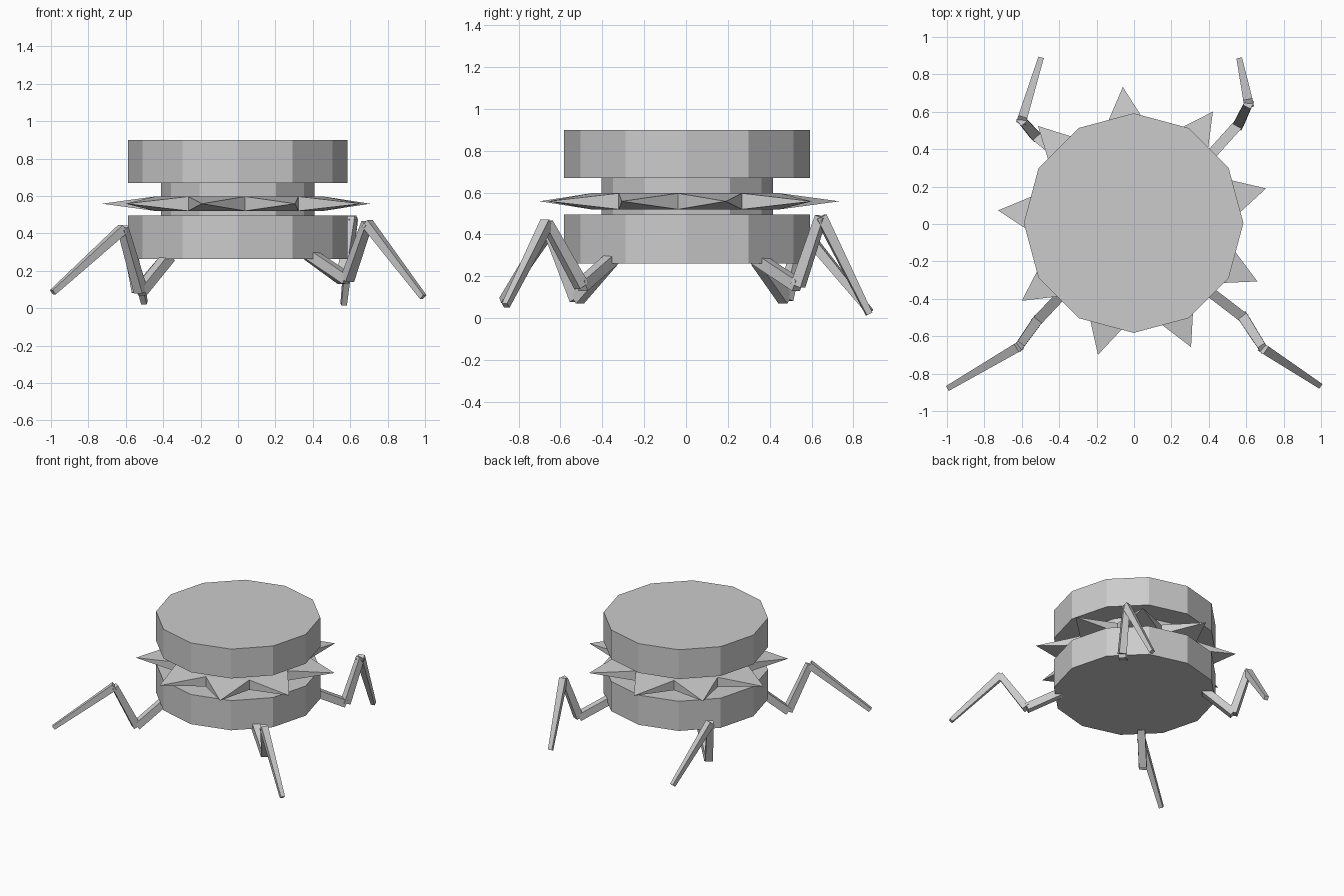
import bpy, math
from mathutils import Vector

if "Cube" in bpy.data.objects:
    bpy.data.objects.remove(bpy.data.objects["Cube"])


def make(name, verts, faces):
    me = bpy.data.meshes.new(name)
    me.from_pydata([tuple(v) for v in verts], [], faces)
    ob = bpy.data.objects.new(name, me)
    bpy.context.collection.objects.link(ob)
    return ob


def drum(name, r, z0, z1, n=12):
    # a corner points along +y
    bpy.ops.mesh.primitive_cylinder_add(vertices=n, radius=r, depth=z1 - z0,
                                        location=(-0.002, 0.005, (z0 + z1) / 2))
    bpy.context.object.name = name


# two wide drums joined by a narrower core
drum("lower_drum", 0.587, 0.262, 0.495)
drum("upper_drum", 0.587, 0.67, 0.90)
drum("core", 0.41, 0.495, 0.67)


# nine-pointed spiked ring: thick at the valleys, sharp at the tips
def spiked_ring(n=9, tip_r=0.73, valley_r=0.46, z0=0.52, z1=0.597, start=94.7):
    def ring(r, z, offset):
        return [Vector((r * math.cos(a), r * math.sin(a) + 0.005, z)) for a in
                (math.radians(start + (i + offset) * 360 / n) for i in range(n))]
    verts = ring(tip_r, (z0 + z1) / 2, 0) + ring(valley_r, z1, 0.5) + ring(valley_r, z0, 0.5)
    faces = [list(range(n, 2 * n)), list(range(3 * n - 1, 2 * n - 1, -1))]
    for i in range(n):
        p = (i - 1) % n
        faces += [(i, n + i, n + p), (i, 2 * n + p, 2 * n + i),
                  (i, n + p, 2 * n + p), (i, 2 * n + i, n + i)]
    make("spiked_ring", verts, faces)


spiked_ring()


# square-section leg made of three tapered segments
def leg(name, points, widths):
    verts, faces = [], []
    for (a, b), (wa, wb) in zip(zip(points, points[1:]), widths):
        a, b = Vector(a), Vector(b)
        d = (b - a).normalized()
        side = d.cross(Vector((0, 0, 1))).normalized()
        up = side.cross(d)
        k = len(verts)
        for p, w in ((a, wa), (b, wb)):
            h = w / 2
            verts += [p + side * (sx * h) + up * (sy * h)
                      for sx, sy in ((-1, -1), (1, -1), (1, 1), (-1, 1))]
        faces += [(k + 3, k + 2, k + 1, k), (k + 4, k + 5, k + 6, k + 7)]
        faces += [(k + i, k + (i + 1) % 4, k + 4 + (i + 1) % 4, k + 4 + i) for i in range(4)]
    make(name, verts, faces)


WIDTHS = [(0.055, 0.055), (0.055, 0.045), (0.05, 0.03)]
# hip, low joint, knee, foot
LEGS = {
    "front_left_leg": [(-0.37, -0.36, 0.275), (-0.52, -0.52, 0.09),
                       (-0.615, -0.655, 0.425), (-0.99, -0.875, 0.085)],
    "front_right_leg": [(0.37, -0.335, 0.30), (0.585, -0.50, 0.155),
                        (0.69, -0.665, 0.455), (0.99, -0.862, 0.06)],
    "back_right_leg": [(0.375, 0.33, 0.29), (0.56, 0.535, 0.155),
                       (0.613, 0.645, 0.485), (0.565, 0.875, 0.02)],
    "back_left_leg": [(-0.37, 0.345, 0.275), (-0.53, 0.475, 0.09),
                      (-0.60, 0.555, 0.425), (-0.50, 0.88, 0.03)],
}
for name, pts in LEGS.items():
    leg(name, pts, WIDTHS)
